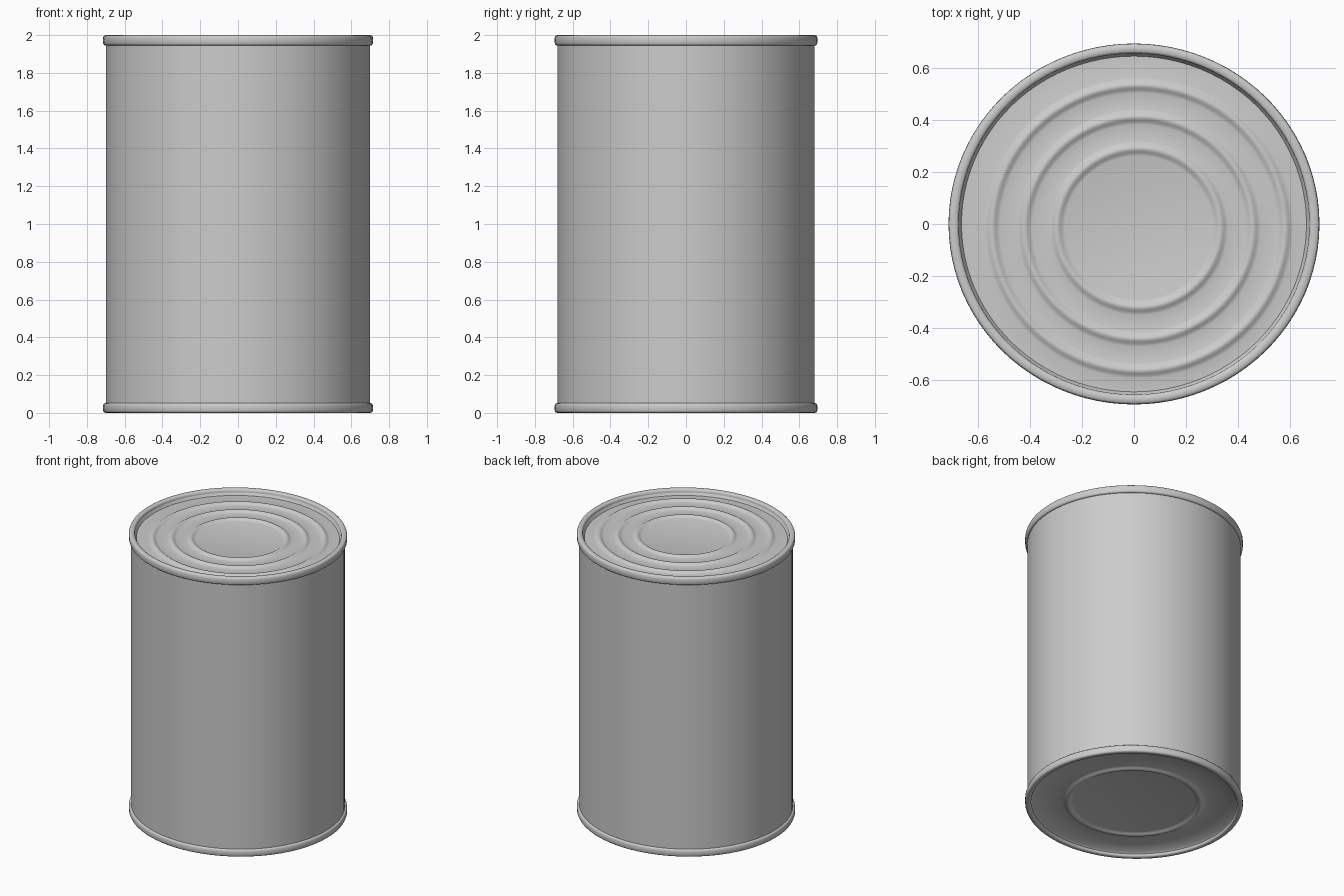
import bpy, bmesh, math

old = bpy.data.objects.get("Cube")
if old:
    bpy.data.objects.remove(old, do_unlink=True)

SIDES = 96
SQUASH = 0.973  # the can is slightly oval

metal = bpy.data.materials.new("grey metal")
metal.use_nodes = True
colour = (0.6, 0.6, 0.6, 1)
metal.diffuse_color = colour
metal.node_tree.nodes["Principled BSDF"].inputs["Base Color"].default_value = colour


def lathe(name, profile, closed=False, centre=(0, 0)):
    """Spin (radius, height, weight) points; weight shifts a point towards centre."""
    bm = bmesh.new()
    rings = []
    for r, z, w in profile:
        cx, cy = centre[0] * w, centre[1] * w
        if r == 0:
            rings.append([bm.verts.new((cx, cy, z))] * SIDES)
            continue
        ring = []
        for i in range(SIDES):
            a = 2 * math.pi * i / SIDES
            ring.append(bm.verts.new((cx + r * math.cos(a), cy + r * SQUASH * math.sin(a), z)))
        rings.append(ring)
    pairs = list(zip(rings, rings[1:]))
    if closed:
        pairs.append((rings[-1], rings[0]))
    for lower, upper in pairs:
        for i in range(SIDES):
            j = (i + 1) % SIDES
            corners = dict.fromkeys((lower[i], lower[j], upper[j], upper[i]))
            bm.faces.new(list(corners))
    bmesh.ops.recalc_face_normals(bm, faces=bm.faces)
    mesh = bpy.data.meshes.new(name)
    bm.to_mesh(mesh)
    bm.free()
    mesh.materials.append(metal)
    obj = bpy.data.objects.new(name, mesh)
    bpy.context.collection.objects.link(obj)
    bpy.ops.object.select_all(action='DESELECT')
    obj.select_set(True)
    bpy.context.view_layer.objects.active = obj
    bpy.ops.object.shade_smooth_by_angle(angle=math.radians(50))
    return obj


def rim(name, low, high):
    """Rolled seam: a ring with a rounded cross-section."""
    inner, outer = 0.675, 0.715
    mid_r, half_w = (inner + outer) / 2, (outer - inner) / 2
    mid_z, half_h = (low + high) / 2, (high - low) / 2
    points = []
    for k in range(16):
        a = 2 * math.pi * k / 16
        c, s = math.cos(a), math.sin(a)
        points.append((mid_r + half_w * math.copysign(abs(c) ** 0.6, c),
                       mid_z + half_h * math.copysign(abs(s) ** 0.6, s), 0))
    return lathe(name, points, closed=True)


def ridged_disc(name, edge_z, level, ridges, height, width, centre):
    """End panel with rounded concentric ridges and an edge running up to the rim."""
    points = [(0, level, 1)]
    for r in ridges:
        for k in range(-4, 5):
            rise = height * (1 + math.cos(math.pi * k / 4)) / 2
            points.append((r + width * k / 8, level + rise, 1))
    points += [(0.665, level, 0), (0.68, edge_z, 0)]
    disc = lathe(name, points, centre=centre)
    # open panels need their outward side set explicitly
    facing = 1 if edge_z > 1 else -1
    if disc.data.polygons[0].normal.z * facing < 0:
        disc.data.flip_normals()
    return disc


# Side wall
lathe("can_body", [(0.70, 0.03, 0), (0.70, 1.97, 0)])

# Rolled seams
rim("top_rim", 1.945, 2.0)
rim("bottom_rim", 0.0, 0.052)

# End panels
ridged_disc("lid", 1.985, 1.96, (0.315, 0.44, 0.565), 0.013, 0.06, (0.018, -0.015))
ridged_disc("base", 0.015, 0.03, (0.435,), -0.013, 0.07, (0, 0))
